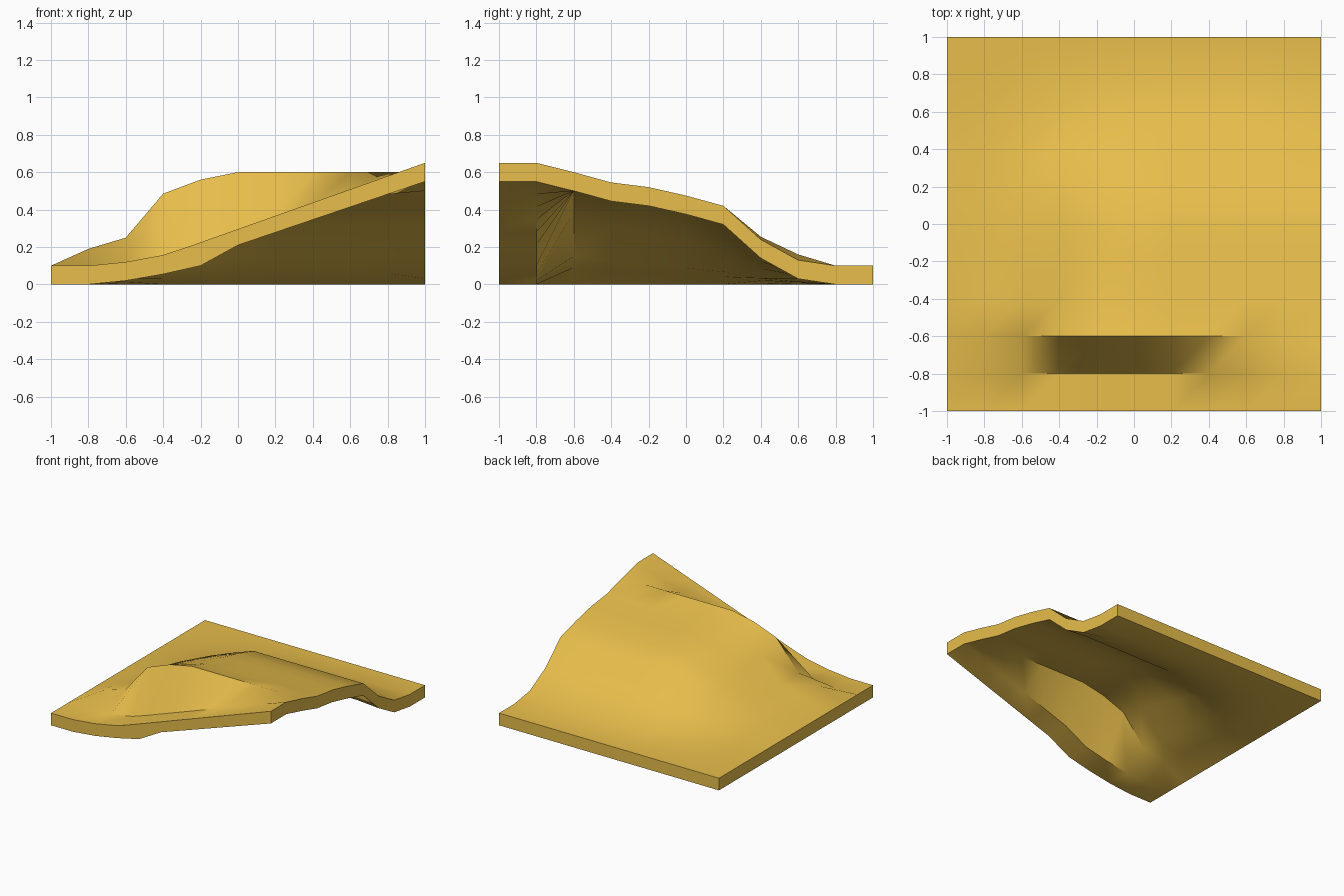
import bpy, bmesh

if "Cube" in bpy.data.objects:
    bpy.data.objects.remove(bpy.data.objects["Cube"])

N = 11
TH = 0.1
# Height above the base slab: ridge line along x, and fall-off towards the back for y = -0.6 .. 1
ridge = [0, .09, .15, .385, .46, .5, .5, .5, .5, .5, .5]
fall_mid = [1, .89, .84, .75, .64, .31, .12, 0, 0]
fall_right = [1, .89, .84, .75, .64, .28, .06, 0, 0]
# Front ramp strip (y = -1 .. -0.8)
strip_top = [.1, .1, .12, .157, .2] + [.296 + .0708 * k for k in range(6)]
strip_bottom = [0, 0, .02, .055, .1] + [.21 + .068 * k for k in range(6)]


def point(i, j, top):
    x, y = -1 + .2 * i, -1 + .2 * j
    if j < 2:
        if top and i == 4:
            x = -.27
        return x, y, (strip_top if top else strip_bottom)[i]
    fall = (fall_right if i == N - 1 else fall_mid)[j - 2]
    side = min(1, max(0, -x / .4))
    z = ridge[i] * fall * (1 - .3 * side * min(1, (y + .6) / .8))
    return x, y, z + (TH if top else 0)


# Hill slab: top and bottom height grids joined by a rim
bm = bmesh.new()
top = [[bm.verts.new(point(i, j, True)) for i in range(N)] for j in range(N)]
bot = [[bm.verts.new(point(i, j, False)) for i in range(N)] for j in range(N)]
for j in range(N - 1):
    for i in range(N - 1):
        for g in (top, bot):
            bm.faces.new((g[j][i], g[j][i + 1], g[j + 1][i + 1], g[j + 1][i]))
rim = ([(0, i) for i in range(N - 1)] + [(j, N - 1) for j in range(N - 1)]
       + [(N - 1, i) for i in range(N - 1, 0, -1)] + [(j, 0) for j in range(N - 1, 0, -1)])
for (a, b), (c, d) in zip(rim, rim[1:] + rim[:1]):
    bm.faces.new((bot[a][b], bot[c][d], top[c][d], top[a][b]))
bmesh.ops.recalc_face_normals(bm, faces=bm.faces)

me = bpy.data.meshes.new("hill_slab")
bm.to_mesh(me)
bm.free()
hill = bpy.data.objects.new("hill_slab", me)
bpy.context.collection.objects.link(hill)

# Sand-yellow material
mat = bpy.data.materials.new("sand_yellow")
mat.diffuse_color = (.8, .51, .07, 1)
mat.use_nodes = True
mat.node_tree.nodes["Principled BSDF"].inputs["Base Color"].default_value = mat.diffuse_color
me.materials.append(mat)

bpy.context.view_layer.objects.active = hill
hill.select_set(True)
bpy.ops.object.shade_smooth_by_angle(angle=.7)
